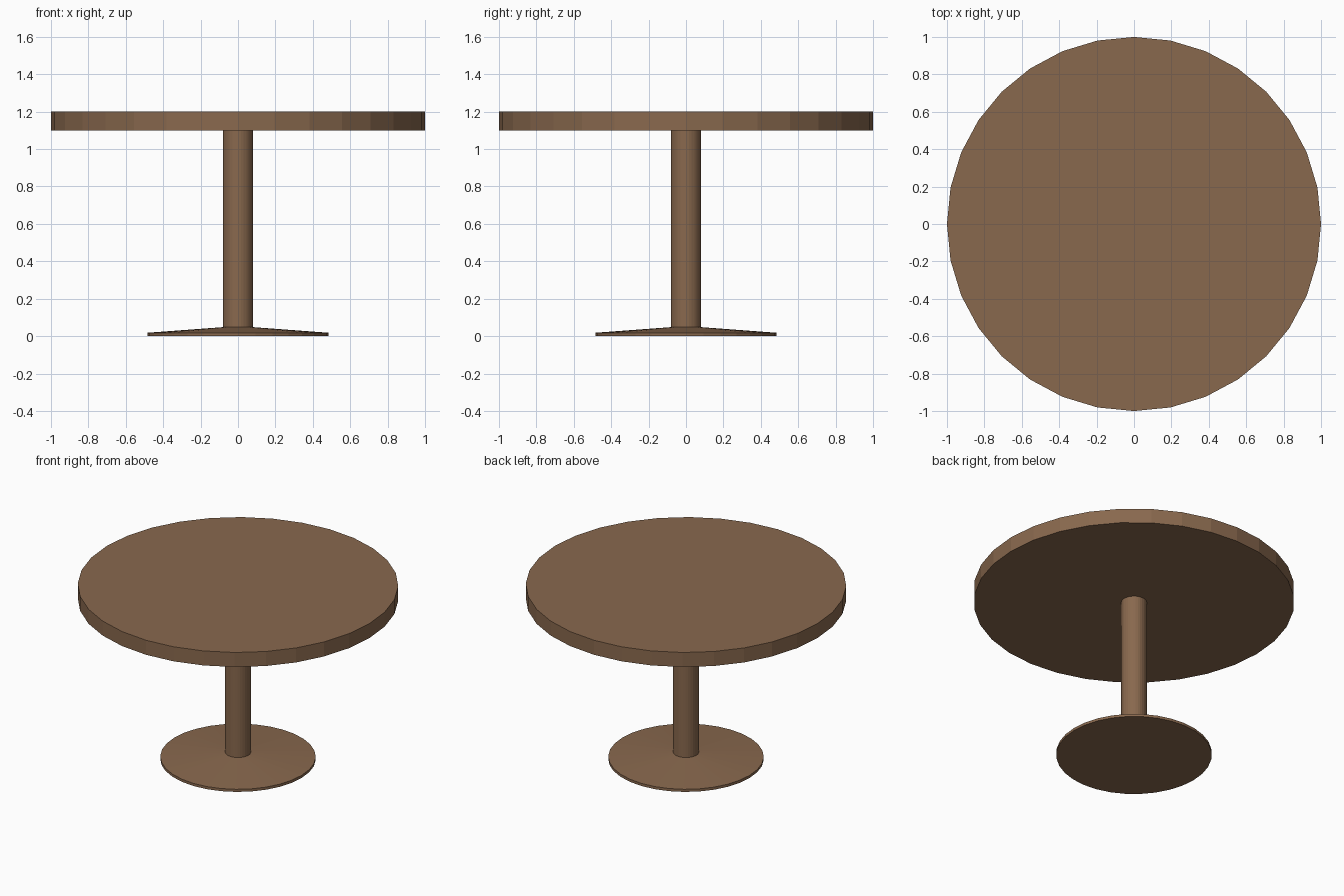
import bpy
import math

if "Cube" in bpy.data.objects:
    bpy.data.objects.remove(bpy.data.objects["Cube"])

SIDES = 32

wood = bpy.data.materials.new("brown_wood")
wood.diffuse_color = (0.25, 0.14, 0.076, 1.0)
wood.use_nodes = True
wood.node_tree.nodes["Principled BSDF"].inputs["Base Color"].default_value = wood.diffuse_color


def turned(name, profile):
    """Closed faceted solid turned around z from (radius, height) rings, bottom to top."""
    verts = [(r * math.cos(2 * math.pi * i / SIDES), r * math.sin(2 * math.pi * i / SIDES), z)
             for r, z in profile for i in range(SIDES)]
    faces = [list(range(SIDES))[::-1],
             list(range((len(profile) - 1) * SIDES, len(profile) * SIDES))]
    for k in range(len(profile) - 1):
        for i in range(SIDES):
            j = (i + 1) % SIDES
            a, b = k * SIDES, (k + 1) * SIDES
            faces.append([a + i, a + j, b + j, b + i])
    mesh = bpy.data.meshes.new(name)
    mesh.from_pydata(verts, [], faces)
    mesh.materials.append(wood)
    obj = bpy.data.objects.new(name, mesh)
    bpy.context.collection.objects.link(obj)
    return obj


# Round table top
turned("table_top", [(1.0, 1.10), (1.0, 1.20)])

# Central column
turned("column", [(0.08, 0.045), (0.08, 1.10)])

# Shallow conical foot with a thin rim
turned("base", [(0.485, 0.0), (0.485, 0.018), (0.08, 0.048)])
